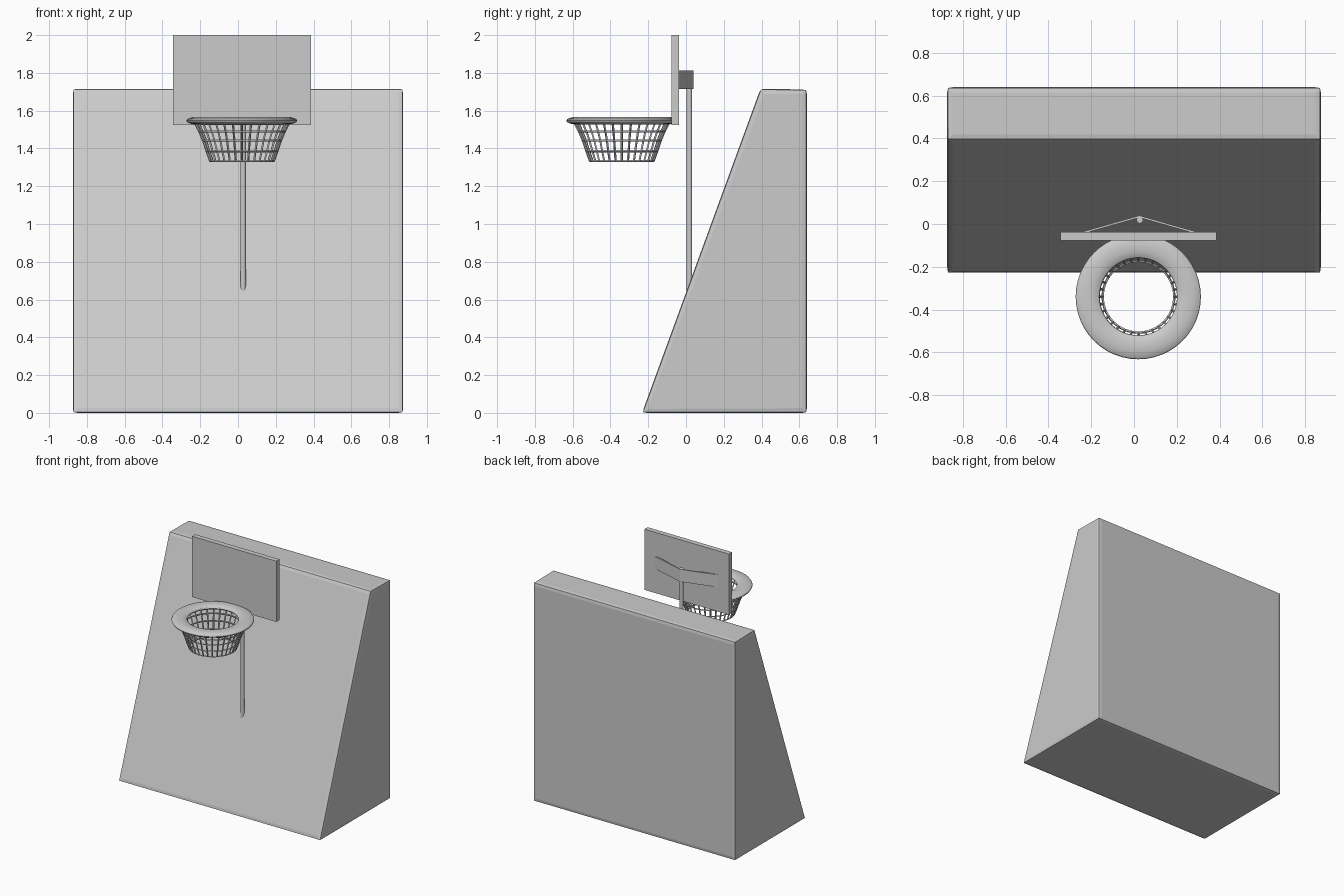
import bpy, bmesh
from math import cos, sin, tau

if "Cube" in bpy.data.objects:
    bpy.data.objects.remove(bpy.data.objects["Cube"])


def finish(name, bm):
    bmesh.ops.recalc_face_normals(bm, faces=bm.faces)
    mesh = bpy.data.meshes.new(name)
    bm.to_mesh(mesh)
    bm.free()
    obj = bpy.data.objects.new(name, mesh)
    bpy.context.collection.objects.link(obj)
    return obj


def prism(bm, points, offset):
    """Closed solid from a planar outline swept along offset."""
    face = bm.faces.new([bm.verts.new(p) for p in points])
    ext = bmesh.ops.extrude_face_region(bm, geom=[face], use_keep_orig=True)
    bmesh.ops.translate(bm, vec=offset,
                        verts=[v for v in ext["geom"] if isinstance(v, bmesh.types.BMVert)])


def smooth(obj):
    bpy.ops.object.select_all(action='DESELECT')
    obj.select_set(True)
    bpy.context.view_layer.objects.active = obj
    bpy.ops.object.shade_smooth_by_angle()


CX = 0.021          # hoop, board and pole share this centre line
HOOP_Y = -0.34

# Sloped base block with shallow raised panels on every side
bm = bmesh.new()
side = [(-0.227, 0.004), (0.636, 0.004), (0.636, 1.708), (0.397, 1.712)]
prism(bm, [(-0.87, y, z) for y, z in side], (1.74, 0, 0))
bmesh.ops.recalc_face_normals(bm, faces=bm.faces)
bmesh.ops.inset_individual(bm, faces=bm.faces[:], thickness=0.03, depth=0.004)
finish("sloped_base", bm)

# Backboard
bm = bmesh.new()
prism(bm, [(CX + x, -0.078, z) for x, z in
           [(-0.365, 1.525), (0.365, 1.525), (0.365, 2.0), (-0.365, 2.0)]], (0, 0, 0.0))
bmesh.ops.delete(bm, geom=bm.verts[:], context='VERTS')
bmesh.ops.create_cube(bm, size=1)
bmesh.ops.scale(bm, vec=(0.73, 0.04, 0.475), verts=bm.verts)
bmesh.ops.translate(bm, vec=(CX, -0.058, 1.7625), verts=bm.verts)
finish("backboard", bm)

# Bent strap joining the pole to the board
bm = bmesh.new()
outline = [(-0.28, -0.04), (0, 0.04), (0.28, -0.04),
           (0.245, -0.04), (0, 0.03), (-0.245, -0.04)]
prism(bm, [(CX + 0.004 + x, y, 1.715) for x, y in outline], (0, 0, 0.097))
finish("support_strap", bm)

# Support pole running down into the slope
bpy.ops.mesh.primitive_cylinder_add(vertices=24, radius=0.015, depth=1.36,
                                    location=(CX + 0.006, 0.018, 1.13))
pole = bpy.context.object
pole.name = "support_pole"
smooth(pole)

# Flattened hoop rim
bpy.ops.mesh.primitive_torus_add(major_segments=48, minor_segments=16,
                                 major_radius=0.237, minor_radius=0.056,
                                 location=(CX - 0.001, HOOP_Y, 1.547))
rim = bpy.context.object
rim.name = "hoop_rim"
rim.scale.z = 0.36
bpy.ops.object.transform_apply(location=False, rotation=False, scale=True)
smooth(rim)

# Open net: surface of revolution turned into strands
bm = bmesh.new()
N = 32
profile = [(0.25, 1.537), (0.226, 1.49), (0.206, 1.442), (0.187, 1.385), (0.168, 1.333)]
rings = [[bm.verts.new((CX + r * cos(tau * i / N), HOOP_Y + r * sin(tau * i / N), z))
          for i in range(N)] for r, z in profile]
for a, b in zip(rings, rings[1:]):
    for i in range(N):
        j = (i + 1) % N
        bm.faces.new((a[i], a[j], b[j], b[i]))
net = finish("hoop_net", bm)
wire = net.modifiers.new("strands", 'WIREFRAME')
wire.thickness = 0.012
wire.use_boundary = True
wire.use_replace = True
